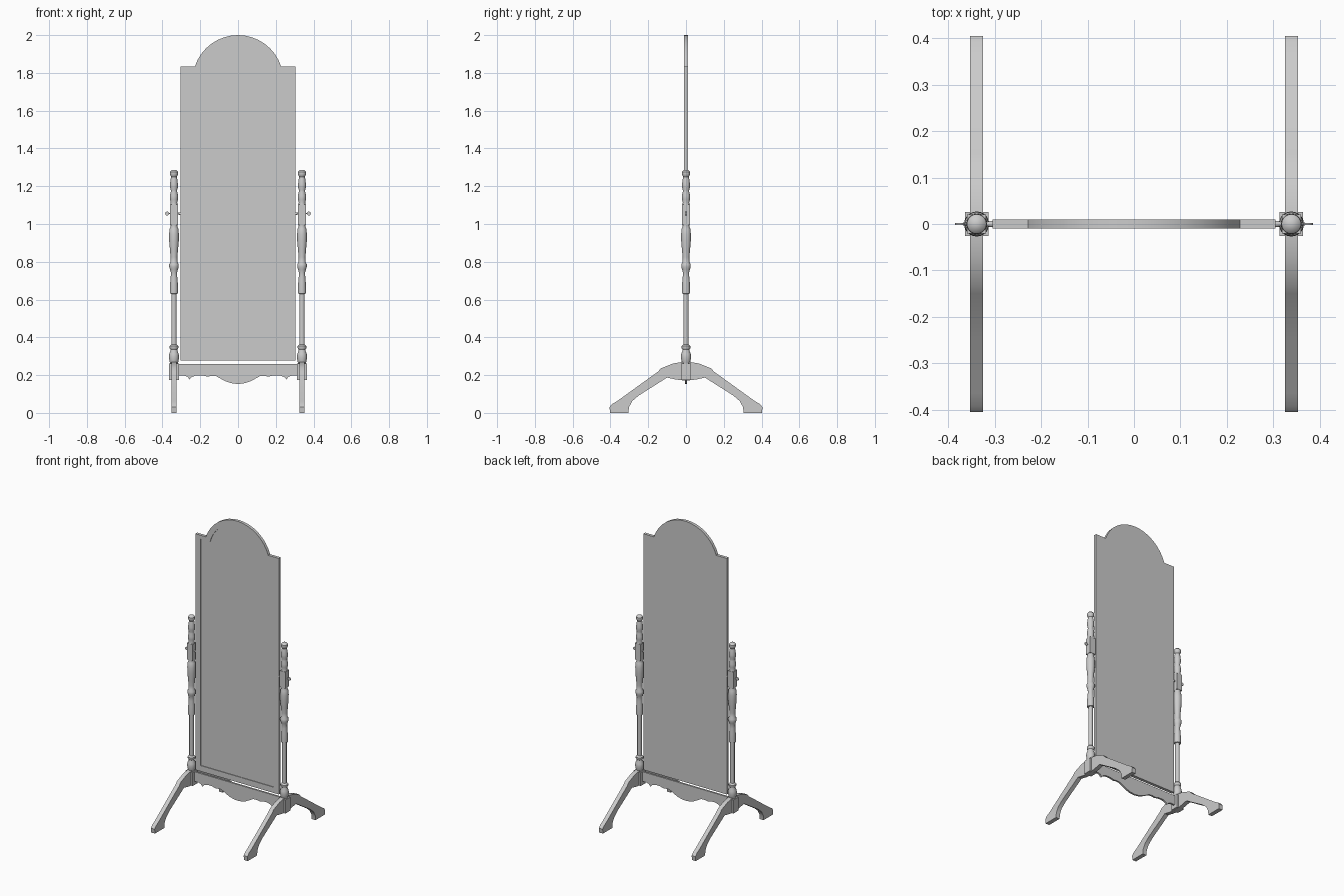
import bpy
import bmesh
from math import sin, cos, pi, asin
from mathutils import Vector

if "Cube" in bpy.data.objects:
    bpy.data.objects.remove(bpy.data.objects["Cube"])


def make(name, verts, faces, smooth=True, angle=35):
    me = bpy.data.meshes.new(name)
    me.from_pydata([tuple(v) for v in verts], [], faces)
    bm = bmesh.new()
    bm.from_mesh(me)
    bmesh.ops.recalc_face_normals(bm, faces=bm.faces)
    bm.to_mesh(me)
    bm.free()
    ob = bpy.data.objects.new(name, me)
    bpy.context.collection.objects.link(ob)
    if smooth:
        bpy.ops.object.select_all(action='DESELECT')
        ob.select_set(True)
        bpy.context.view_layer.objects.active = ob
        bpy.ops.object.shade_smooth_by_angle(angle=angle * pi / 180)
    return ob


def prism(name, pts, a, b, place):
    """Extrude a 2D outline from depth a to depth b; place maps (u, v, depth)."""
    n = len(pts)
    verts = [place(u, v, d) for d in (a, b) for u, v in pts]
    faces = [tuple(range(n)), tuple(range(n, 2 * n))]
    faces += [(i, (i + 1) % n, n + (i + 1) % n, n + i) for i in range(n)]
    return make(name, verts, faces)


def lathe(name, profile, place, seg=20):
    """Spin (radius, height) pairs; place maps (x, y, height)."""
    verts = [place(r * cos(2 * pi * k / seg), r * sin(2 * pi * k / seg), z)
             for r, z in profile for k in range(seg)]
    faces = [(j * seg + k, j * seg + (k + 1) % seg,
              (j + 1) * seg + (k + 1) % seg, (j + 1) * seg + k)
             for j in range(len(profile) - 1) for k in range(seg)]
    faces += [tuple(range(seg)), tuple(range(len(verts) - seg, len(verts)))]
    return make(name, verts, faces)


def box(name, x, z0, z1, h):
    pts = [(x - h, z0), (x + h, z0), (x + h, z1), (x - h, z1)]
    return prism(name, pts, -h, h, xz)


def xz(u, v, d):
    return (u, d, v)


def yz(u, v, d):
    return (d, u, v)


def arched(w, z0, shoulder, aw, top, n=16):
    """Rectangle with a stepped circular arch on top."""
    s = top - shoulder
    r = (aw * aw + s * s) / (2 * s)
    a = asin(aw / r)
    arc = [(r * sin(a - 2 * a * i / n), top - r + r * cos(a - 2 * a * i / n))
           for i in range(n + 1)]
    return [(-w, z0), (w, z0), (w, shoulder)] + arc + [(-w, shoulder)]


# Mirror frame with solid back, raised front border and a recessed rebate
outer = arched(0.305, 0.277, 1.835, 0.228, 2.0)
inner = arched(0.267, 0.315, 1.81, 0.198, 1.965)
n = len(outer)
rings = [(outer, 0.01), (outer, -0.01), (inner, -0.01), (inner, -0.006)]
verts = [xz(u, v, d) for ring, d in rings for u, v in ring]
faces = [tuple(range(n))]
faces += [(j * n + i, j * n + (i + 1) % n, (j + 1) * n + (i + 1) % n, (j + 1) * n + i)
          for j in range(3) for i in range(n)]
faces.append(tuple(range(3 * n, 4 * n)))
make("mirror_panel", verts, faces)

# Scalloped lower rail
half = [(0.32, 0.197), (0.285, 0.197), (0.268, 0.192), (0.256, 0.177), (0.245, 0.19),
        (0.22, 0.199), (0.19, 0.199), (0.16, 0.192), (0.14, 0.196), (0.115, 0.194),
        (0.09, 0.18), (0.06, 0.165), (0.03, 0.156)]
scallop = half + [(0, 0.153)] + [(-x, z) for x, z in reversed(half)]
prism("lower_rail", [(-0.32, 0.26), (0.32, 0.26)] + scallop, -0.006, 0.006, xz)

# Turned profiles for the posts, (radius, height)
base_turning = [(0.02, 0.26), (0.024, 0.275), (0.027, 0.295), (0.025, 0.312),
                (0.019, 0.328), (0.018, 0.335), (0.023, 0.343), (0.023, 0.353),
                (0.017, 0.36), (0.014, 0.362), (0.014, 0.632)]
mid_turning = [(0.014, 0.63), (0.021, 0.632), (0.021, 0.66), (0.02, 0.69), (0.017, 0.725),
               (0.017, 0.745), (0.021, 0.76), (0.025, 0.773), (0.025, 0.787),
               (0.018, 0.80), (0.018, 0.825), (0.021, 0.86), (0.0255, 0.91),
               (0.026, 0.945), (0.023, 0.975), (0.018, 0.985), (0.02, 0.998)]
top_turning = [(0.02, 1.1), (0.017, 1.112), (0.021, 1.13), (0.022, 1.15), (0.017, 1.17),
               (0.017, 1.18), (0.021, 1.195), (0.021, 1.21), (0.018, 1.235), (0.015, 1.25),
               (0.019, 1.256), (0.022, 1.266), (0.021, 1.276), (0.014, 1.284), (0.004, 1.287)]

# Splayed foot outline, half of it (y, z)
leg_top = [(0.03, 0.268), (0.07, 0.261), (0.132, 0.236), (0.15, 0.217), (0.25, 0.145),
           (0.365, 0.062), (0.392, 0.046), (0.405, 0.03), (0.402, 0.0)]
leg_low = [(0.305, 0.0), (0.302, 0.03), (0.285, 0.062), (0.25, 0.092),
           (0.1, 0.187), (0.06, 0.178), (0.025, 0.173)]
right = leg_top + leg_low
leg_outline = [(0, 0.27)] + right + [(0, 0.172)] + [(-y, z) for y, z in reversed(right)]

for s, side in ((-1, "left"), (1, "right")):
    px = s * 0.339

    def upright(x, y, z):
        return (px + x, y, z)

    def sideways(x, y, z):
        return (s * z, x, 1.055 + y)

    # Post
    lathe(side + "_post_base", base_turning, upright)
    lathe(side + "_post_middle", mid_turning, upright)
    lathe(side + "_post_finial", top_turning, upright)
    box(side + "_pivot_block", px, 0.995, 1.103, 0.0205)
    box(side + "_foot_block", px, 0.173, 0.262, 0.0255)
    # Feet
    prism(side + "_legs", leg_outline, px - 0.014, px + 0.014, yz)
    # Pivot rod, washer and thumb screw
    lathe(side + "_pivot_rod", [(0.003, 0.30), (0.003, 0.368)], sideways, 8)
    lathe(side + "_pivot_washer", [(0.007, 0.304), (0.007, 0.309), (0.004, 0.319)], sideways, 12)
    disc = [(s * 0.375 + 0.0105 * cos(2 * pi * k / 16), 1.055 + 0.0105 * sin(2 * pi * k / 16))
            for k in range(16)]
    prism(side + "_thumb_screw", disc, -0.002, 0.002, xz)
